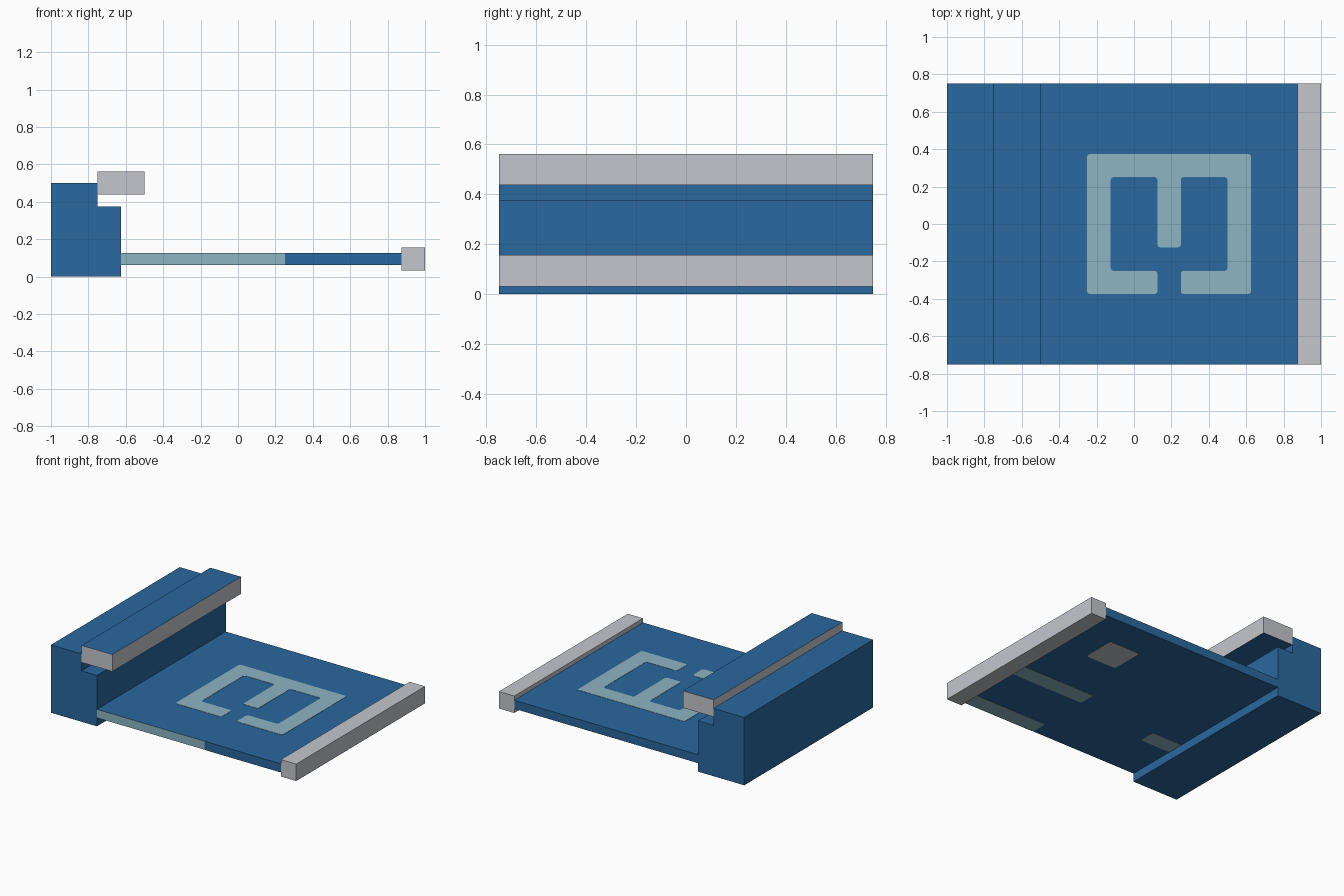
import bpy, bmesh
from mathutils import Vector

if "Cube" in bpy.data.objects:
    bpy.data.objects.remove(bpy.data.objects["Cube"])


def material(name, rgb):
    m = bpy.data.materials.new(name)
    m.diffuse_color = (*rgb, 1.0)
    m.use_nodes = True
    m.node_tree.nodes["Principled BSDF"].inputs["Base Color"].default_value = m.diffuse_color
    return m


BLUE = material("blue", (0.023, 0.138, 0.342))
PALE = material("pale_teal", (0.266, 0.462, 0.552))
GREY = material("light_grey", (0.546, 0.565, 0.604))


def finish(name, bm, *mats):
    bmesh.ops.recalc_face_normals(bm, faces=bm.faces)
    bm.normal_update()
    me = bpy.data.meshes.new(name)
    bm.to_mesh(me)
    bm.free()
    for m in mats:
        me.materials.append(m)
    ob = bpy.data.objects.new(name, me)
    bpy.context.collection.objects.link(ob)
    return ob


def prism(points, depth):
    """Extrude a closed outline of 3D points along a vector."""
    bm = bmesh.new()
    face = bm.faces.new([bm.verts.new(p) for p in points])
    ext = bmesh.ops.extrude_face_region(bm, geom=[face], use_keep_orig=True)
    verts = [v for v in ext["geom"] if isinstance(v, bmesh.types.BMVert)]
    bmesh.ops.translate(bm, verts=verts, vec=depth)
    bmesh.ops.recalc_face_normals(bm, faces=bm.faces)
    bm.normal_update()
    return bm


def bar(x0, x1, z0, z1):
    """Box running the full width of the model."""
    outline = [(x0, -0.75, z0), (x1, -0.75, z0), (x1, -0.75, z1), (x0, -0.75, z1)]
    return prism(outline, (0, 1.5, 0))


def rounded(points, r=0.014):
    """Soften every corner of a 2D outline."""
    pts = [Vector(p) for p in points]
    out = []
    for i, p in enumerate(pts):
        a = (pts[i - 1] - p).normalized() * r
        b = (pts[(i + 1) % len(pts)] - p).normalized() * r
        out += [p + a, p + (a + b) * 0.29, p + b]
    return out


def plate(name, points, z, mat):
    """Thin painted plate centred on height z."""
    bm = prism([(p.x, p.y, z - 0.002) for p in rounded(points)], (0, 0, 0.004))
    return finish(name, bm, mat)


# Stepped block along the left side
step = [(-1, 0), (-0.625, 0), (-0.625, 0.375), (-0.75, 0.375), (-0.75, 0.5), (-1, 0.5)]
finish("stepped_block", prism([(x, -0.75, z) for x, z in step], (0, 1.5, 0)), BLUE)

# Overhanging bar: grey sides, blue top and underside
bm = bar(-0.75, -0.5, 0.4375, 0.5625)
for f in bm.faces:
    f.material_index = 1 if abs(f.normal.z) > 0.5 else 0
finish("upper_bar", bm, GREY, BLUE)

# Flat board: blue, with the left part of its front edge pale
bm = bar(-0.625, 0.875, 0.0625, 0.125)
bmesh.ops.bisect_plane(bm, geom=bm.verts[:] + bm.edges[:] + bm.faces[:],
                       plane_co=(0.25, 0, 0), plane_no=(1, 0, 0))
bm.normal_update()
for f in bm.faces:
    if f.normal.y < -0.5 and f.calc_center_median().x < 0.25:
        f.material_index = 1
finish("board", bm, BLUE, PALE)

# Grey end bar on the right
finish("end_bar", bar(0.875, 1.0, 0.03125, 0.15625), GREY)

# Pale folded track on top of the board
track = [(.125, -.375), (-.25, -.375), (-.25, .375), (.625, .375),
         (.625, -.375), (.25, -.375), (.25, -.25), (.5, -.25),
         (.5, .25), (.25, .25), (.25, -.125), (.125, -.125),
         (.125, .25), (-.125, .25), (-.125, -.25), (.125, -.25)]
plate("top_track", track, 0.125, PALE)

# Painted patches under the board
patches = [("under_strip_inner", .25, .875, -.25, -.125, PALE),
           ("under_strip_edge", .25, .875, -.75, -.625, PALE),
           ("under_strip_short", -.625, -.375, -.375, -.25, PALE),
           ("under_square", .375, .625, .25, .5, GREY)]
for name, x0, x1, y0, y1, mat in patches:
    plate(name, [(x0, y0), (x1, y0), (x1, y1), (x0, y1)], 0.0625, mat)
